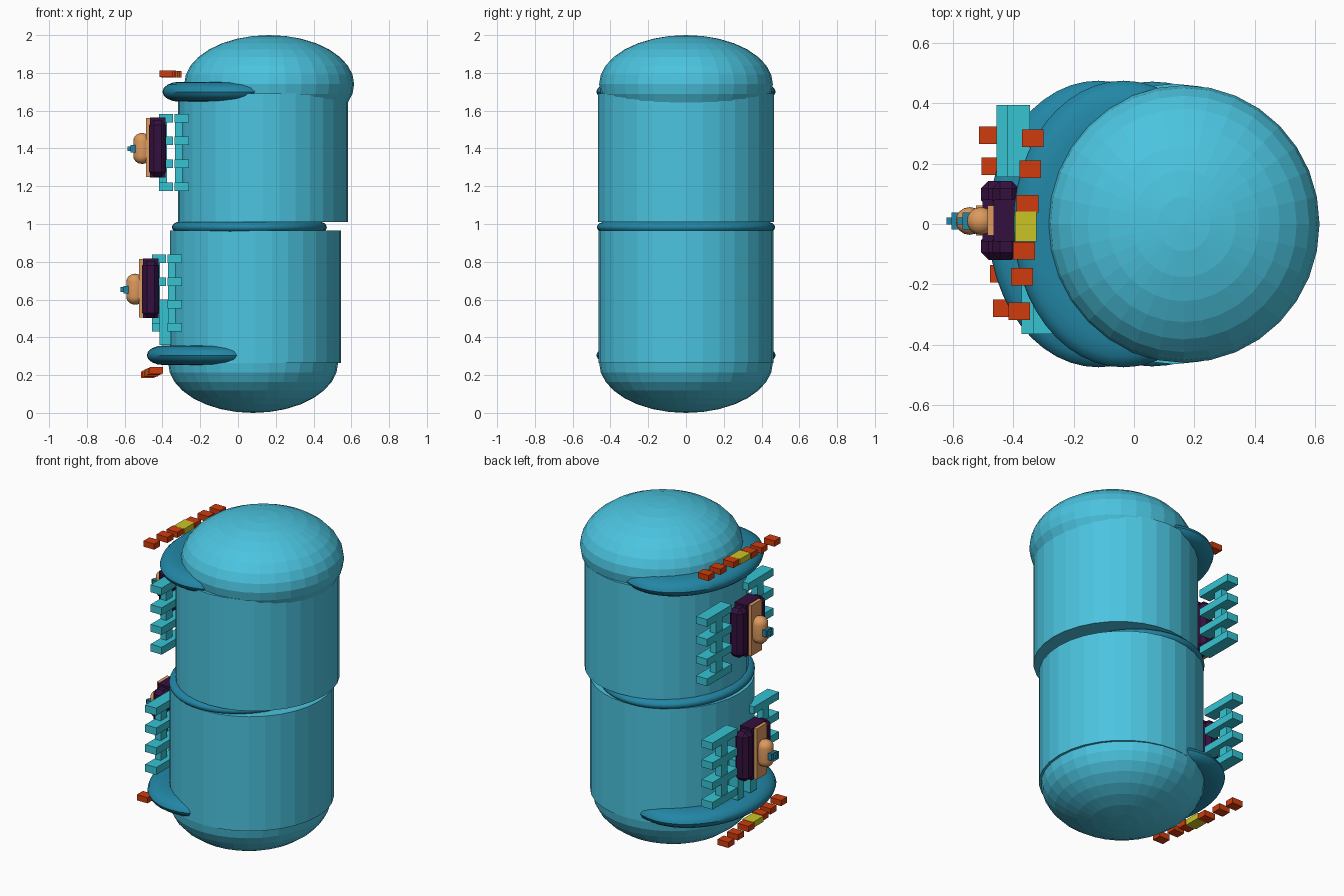
import bpy, bmesh, math
from mathutils import Matrix, Vector

cube = bpy.data.objects.get("Cube")
if cube:
    bpy.data.objects.remove(cube, do_unlink=True)


def material(name, r, g, b):
    m = bpy.data.materials.new(name)
    m.use_nodes = True
    m.diffuse_color = (r, g, b, 1)
    m.node_tree.nodes["Principled BSDF"].inputs["Base Color"].default_value = (r, g, b, 1)
    return m


SKY = material("sky blue", 0.07, 0.55, 0.74)
DEEP = material("deep blue", 0.016, 0.24, 0.38)
TEAL = material("teal", 0.037, 0.55, 0.65)
ORANGE = material("burnt orange", 0.62, 0.045, 0.004)
YELLOW = material("yellow", 0.6, 0.55, 0.02)
PURPLE = material("dark purple", 0.034, 0.005, 0.048)
TAN = material("tan", 0.72, 0.32, 0.11)


def finish(name, bm, mat, smooth=False):
    bmesh.ops.recalc_face_normals(bm, faces=bm.faces)
    mesh = bpy.data.meshes.new(name)
    bm.to_mesh(mesh)
    bm.free()
    mesh.materials.append(mat)
    ob = bpy.data.objects.new(name, mesh)
    bpy.context.collection.objects.link(ob)
    if smooth:
        bpy.ops.object.select_all(action='DESELECT')
        ob.select_set(True)
        bpy.context.view_layer.objects.active = ob
        bpy.ops.object.shade_smooth_by_angle(angle=math.radians(40))
    return ob


def box(name, centre, size, mat, bevel=0):
    bm = bmesh.new()
    bmesh.ops.create_cube(bm, size=1, matrix=Matrix.LocRotScale(Vector(centre), None, Vector(size)))
    if bevel:
        bmesh.ops.bevel(bm, geom=bm.edges[:], offset=bevel, segments=1, affect='EDGES')
    return finish(name, bm, mat)


def lathe(name, profile, centre, scale, mat, steps=32, smooth=False):
    # Spin (radius, height) points around the vertical axis
    bm = bmesh.new()
    verts = [bm.verts.new((r, 0, z)) for r, z in profile]
    edges = [bm.edges.new(pair) for pair in zip(verts, verts[1:])]
    bmesh.ops.spin(bm, geom=verts + edges, cent=(0, 0, 0), axis=(0, 0, 1),
                   angle=math.tau, steps=steps)
    bmesh.ops.remove_doubles(bm, verts=bm.verts, dist=1e-5)
    bmesh.ops.transform(bm, verts=bm.verts,
                        matrix=Matrix.LocRotScale(Vector(centre), None, Vector(scale)))
    return finish(name, bm, mat, smooth)


def arc(r, z, rx, rz, start, end, n):
    angles = [math.radians(start + (end - start) * i / n) for i in range(n + 1)]
    return [(r + rx * math.cos(a), z + rz * math.sin(a)) for a in angles]


# Tank: two offset drums with domed ends
drum = [(0, -0.5), (1, -0.5), (1, 0.5), (0, 0.5)]
ball = arc(0, 0, 1, 1, -90, 90, 16)
lathe("lower_drum", drum, (0.092, 0, 0.615), (0.453, 0.463, 0.70), SKY)
lathe("upper_drum", drum, (0.132, 0, 1.35), (0.45, 0.465, 0.68), SKY)
lathe("bottom_dome", ball, (0.08, 0, 0.265), (0.45, 0.46, 0.265), SKY)
lathe("top_dome", ball, (0.165, 0, 1.74), (0.45, 0.46, 0.26), SKY)


# Round-rimmed ledges
def ledge(name, centre, rx, ry, half, rim):
    profile = [(0, -half)] + arc(1 - rim, 0, rim, half, -90, 90, 8) + [(0, half)]
    lathe(name, profile, centre, (rx, ry, 1), DEEP, 48, True)


ledge("lower_ledge", (-0.118, 0, 0.305), 0.365, 0.475, 0.052, 0.25)
ledge("middle_ledge", (0.06, 0, 0.983), 0.41, 0.472, 0.029, 0.10)
ledge("upper_ledge", (-0.035, 0, 1.70), 0.365, 0.475, 0.053, 0.25)


# Entrance: rack on each side, panel, door, lamp and knob
def entrance(prefix, dx, dz):
    def at(x, y, z):
        return (x + dx, y, z + dz)

    for side, x, y in (("back", -0.382, 0.275), ("front", -0.298, -0.245)):
        for i in range(4):
            box(f"{prefix}_{side}_rung_{i + 1}", at(x, y, 1.198 + 0.121 * i),
                (0.075, 0.24, 0.045), TEAL)
        box(f"{prefix}_{side}_post", at(x - 0.015, y, 1.38), (0.04, 0.06, 0.40), TEAL)
    box(prefix + "_panel", at(-0.425, 0.012, 1.405), (0.08, 0.14, 0.315), PURPLE)
    for side, y in (("back", 0.098), ("front", -0.074)):
        box(f"{prefix}_{side}_pad", at(-0.425, y, 1.40), (0.09, 0.09, 0.30), PURPLE, 0.025)
    box(prefix + "_door", at(-0.475, 0.012, 1.405), (0.022, 0.10, 0.31), TAN)
    capsule = (arc(0, -0.04, 0.046, 0.042, -90, 0, 5)
               + arc(0, 0.04, 0.046, 0.042, 0, 90, 5))
    lathe(prefix + "_lamp", capsule, at(-0.508, 0.01, 1.40), (1, 1, 1), TAN, 16, True)
    box(prefix + "_knob_base", at(-0.556, 0.01, 1.398), (0.025, 0.055, 0.04), DEEP)
    box(prefix + "_knob", at(-0.572, 0.01, 1.398), (0.025, 0.022, 0.025), DEEP)


entrance("upper", 0, 0)
entrance("lower", -0.037, -0.745)
for name, y in (("back_leg", 0.06), ("front_leg", -0.06)):
    box(name, (-0.385, y, 0.48), (0.06, 0.06, 0.24), TEAL)


# Rows of marker blocks with one wide yellow block in the middle
def marker_row(prefix, start, end):
    start, end = Vector(start), Vector(end)
    for i, t in enumerate((0, 0.18, 0.38, 0.51, 0.65, 0.80, 1)):
        middle = i == 3
        box(f"{prefix}_marker_{i + 1}", start.lerp(end, t),
            (0.072, 0.10 if middle else 0.058, 0.035), YELLOW if middle else ORANGE)


marker_row("upper", (-0.336, 0.285, 1.792), (-0.38, -0.29, 1.795))
marker_row("lower", (-0.477, 0.295, 0.202), (-0.432, -0.28, 0.226))
